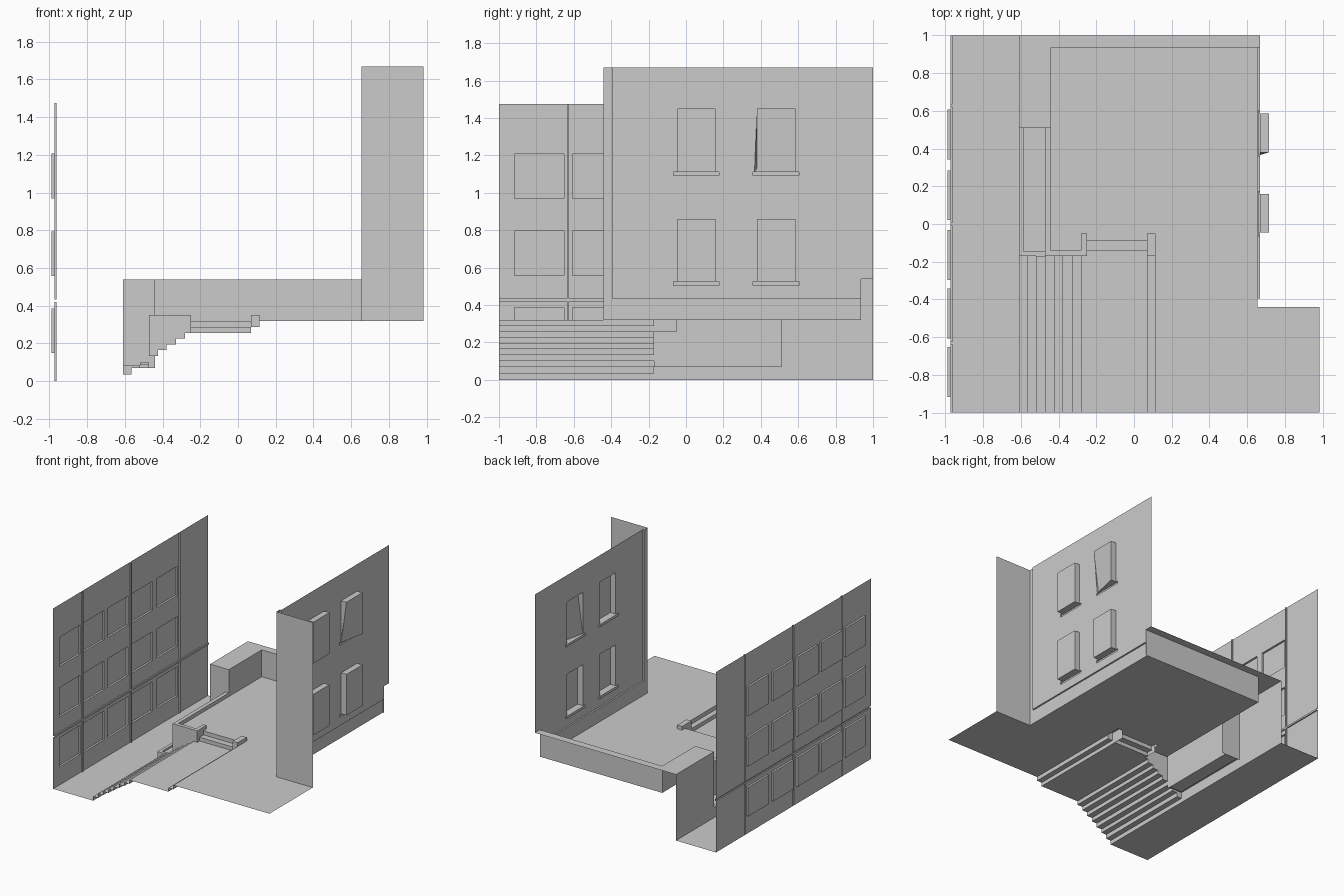
import bpy, bmesh
from mathutils import Vector


def sheet(name, polys):
    """One object made from a list of flat polygons, welded."""
    bm = bmesh.new()
    for p in polys:
        bm.faces.new([bm.verts.new(v) for v in p])
    bmesh.ops.remove_doubles(bm, verts=bm.verts, dist=1e-4)
    return finish(name, bm)


def finish(name, bm):
    me = bpy.data.meshes.new(name)
    bm.to_mesh(me)
    bm.free()
    ob = bpy.data.objects.new(name, me)
    bpy.context.collection.objects.link(ob)
    return ob


def wall(x0, y0, x1, y1, z0, z1):
    return [(x0, y0, z0), (x1, y1, z0), (x1, y1, z1), (x0, y0, z1)]


def flat(x0, x1, y0, y1, z):
    return [(x0, y0, z), (x1, y0, z), (x1, y1, z), (x0, y1, z)]


def extrude_x_profile(profile, y0, y1):
    return [[(a[0], y0, a[1]), (b[0], y0, b[1]), (b[0], y1, b[1]), (a[0], y1, a[1])]
            for a, b in zip(profile, profile[1:])]


def relief(base, extent, regions):
    """Facade in the yz plane; later regions (y0,y1,z0,z1,x) override the depth."""
    rects = [extent] + regions
    ys = sorted({v for r in rects for v in r[:2]})
    zs = sorted({v for r in rects for v in r[2:4]})

    def depth(i, j):
        if not (0 <= i < len(ys) - 1 and 0 <= j < len(zs) - 1):
            return None
        y, z, d = (ys[i] + ys[i + 1]) / 2, (zs[j] + zs[j + 1]) / 2, base
        for y0, y1, z0, z1, x in regions:
            if y0 < y < y1 and z0 < z < z1:
                d = x
        return d

    bm = bmesh.new()

    def face(*pts):
        bm.faces.new([bm.verts.new(p) for p in pts])

    for i in range(len(ys) - 1):
        for j in range(len(zs) - 1):
            d = depth(i, j)
            if d is None:
                continue
            y0, y1, z0, z1 = ys[i], ys[i + 1], zs[j], zs[j + 1]
            face((d, y0, z0), (d, y1, z0), (d, y1, z1), (d, y0, z1))
            e = depth(i + 1, j)
            if e is not None and e != d:
                face((d, y1, z0), (e, y1, z0), (e, y1, z1), (d, y1, z1))
            e = depth(i, j + 1)
            if e is not None and e != d:
                face((d, y0, z1), (d, y1, z1), (e, y1, z1), (e, y0, z1))
    bmesh.ops.remove_doubles(bm, verts=bm.verts, dist=1e-4)
    bmesh.ops.recalc_face_normals(bm, faces=bm.faces)
    return bm


# Left facade: recessed windows, thin pilasters and a string course
LW, LP, LR = -0.972, -0.962, -0.988
regions = [(y, y + 0.265, z, z + 0.238, LR)
           for y in (-0.918, -0.608, -0.298, 0.02, 0.342)
           for z in (0.148, 0.557, 0.969)]
regions += [(y - 0.006, y + 0.006, 0, 1.475, LP) for y in (-0.631, -0.002, 0.628)]
regions += [(-1, 1, 0.42, 0.434, LP)]
finish("left_facade", relief(LW, (-1, 1, 0, 1.475), regions))

# Right facade: plinth, corner pilaster, sills and deep windows
RW, RP, RR = 0.668, 0.655, 0.715
regions = [(-0.44, 0.935, 0.32, 0.434, RP), (-0.44, -0.395, 0.32, 1.67, RP),
           (0.935, 1, 0.32, 0.54, None)]
for y0, y1 in ((-0.045, 0.158), (0.38, 0.585)):
    for z0, z1 in ((0.525, 0.86), (1.112, 1.45)):
        regions += [(y0 - 0.022, y1 + 0.018, z0 - 0.02, z0, 0.657), (y0, y1, z0, z1, RR)]
bm = relief(RW, (-0.44, 1, 0.32, 1.67), regions)
# one upper window has its lower back corner pulled into the wall plane
corner = min(bm.verts, key=lambda v: (v.co - Vector((RR, 0.38, 1.112))).length)
corner.co = (RW, 0.366, 1.112)
finish("right_facade", bm)
sheet("right_facade_return", [wall(RP, -0.44, 0.985, -0.44, 0.32, 1.67)])

# Lower street
sheet("street", [flat(LW, -0.61, -1, 1, 0)])

# Main stairs, landing and two upper steps
rise = [0.035, 0.07, 0.10, 0.133, 0.164, 0.195, 0.225, 0.256, 0.287, 0.32]
xs = [-0.61, -0.565, -0.52, -0.472, -0.425, -0.378, -0.33, -0.282, 0.07, 0.115]
profile, z = [(xs[0], 0)], 0
for x, h in zip(xs, rise):
    profile += [(x, z), (x, h)]
    z = h
sheet("main_stairs", extrude_x_profile(profile[1:], -1, -0.17))

# Side steps from the landing to the terrace
side = [(-0.17, 0.256), (-0.14, 0.256), (-0.14, 0.287), (-0.09, 0.287), (-0.09, 0.32)]
sheet("side_steps", [[(-0.25, a[0], a[1]), (0.07, a[0], a[1]), (0.07, b[0], b[1]), (-0.25, b[0], b[1])]
                     for a, b in zip(side, side[1:])])

# Upper terrace
outline = [(0.115, -1), (0.985, -1), (0.985, -0.44), (RP, -0.44), (RP, 0.935), (-0.44, 0.935),
           (-0.44, -0.14), (-0.28, -0.14), (-0.28, -0.05), (-0.25, -0.05), (-0.25, -0.09),
           (0.07, -0.09), (0.07, -0.05), (0.115, -0.05)]
sheet("terrace", [[(x, y, 0.32) for x, y in outline]])

# Retaining wall with raised curb and stair cheek
cheek = [(-0.472, 0.35)] + [p for p in profile if -0.473 < p[0] < -0.25 and p[1] > 0.13]
cheek += [(-0.25, 0.256), (-0.25, 0.35)]
sheet("retaining_curb", [
    [(x, -0.17, z) for x, z in cheek],
    wall(-0.472, -0.17, -0.472, 0.51, 0.07, 0.35),
    wall(-0.25, -0.17, -0.25, -0.05, 0.256, 0.35),
    wall(-0.25, -0.05, -0.28, -0.05, 0.32, 0.35),
    wall(-0.28, -0.05, -0.28, -0.14, 0.32, 0.35),
    wall(-0.28, -0.14, -0.44, -0.14, 0.32, 0.35),
    wall(-0.44, -0.14, -0.44, 0.51, 0.32, 0.35),
    flat(-0.472, -0.44, -0.14, 0.51, 0.35),
    flat(-0.472, -0.28, -0.17, -0.14, 0.35),
    flat(-0.28, -0.25, -0.17, -0.05, 0.35)])

# Post on the far side of the side steps
sheet("step_post", [
    wall(0.07, -0.17, 0.115, -0.17, 0.287, 0.35), wall(0.07, -0.05, 0.115, -0.05, 0.32, 0.35),
    wall(0.07, -0.17, 0.07, -0.05, 0.256, 0.35), wall(0.115, -0.17, 0.115, -0.05, 0.32, 0.35),
    flat(0.07, 0.115, -0.17, -0.05, 0.35)])

# Low planter beside the stairs
sheet("planter", [
    wall(-0.61, -0.17, -0.61, 0.51, 0, 0.085),
    wall(-0.61, -0.17, -0.565, -0.17, 0.035, 0.085),
    wall(-0.565, -0.17, -0.52, -0.17, 0.07, 0.085),
    wall(-0.52, -0.17, -0.472, -0.17, 0.085, 0.10),
    flat(-0.61, -0.585, -0.17, 0.51, 0.085), flat(-0.585, -0.472, -0.17, -0.145, 0.085),
    wall(-0.585, -0.145, -0.585, 0.51, 0.07, 0.085),
    wall(-0.585, -0.145, -0.472, -0.145, 0.07, 0.085),
    flat(-0.585, -0.472, -0.145, 0.51, 0.07)])

# Raised block and back parapet (open behind)
sheet("back_parapet", [
    wall(-0.61, 0.51, -0.61, 1, 0, 0.54), wall(-0.61, 0.51, -0.44, 0.51, 0.07, 0.54),
    wall(-0.44, 0.51, -0.44, 0.935, 0.32, 0.54), wall(-0.44, 0.935, RW, 0.935, 0.32, 0.54),
    flat(-0.61, -0.44, 0.51, 1, 0.54), flat(-0.44, RW, 0.935, 1, 0.54)])
